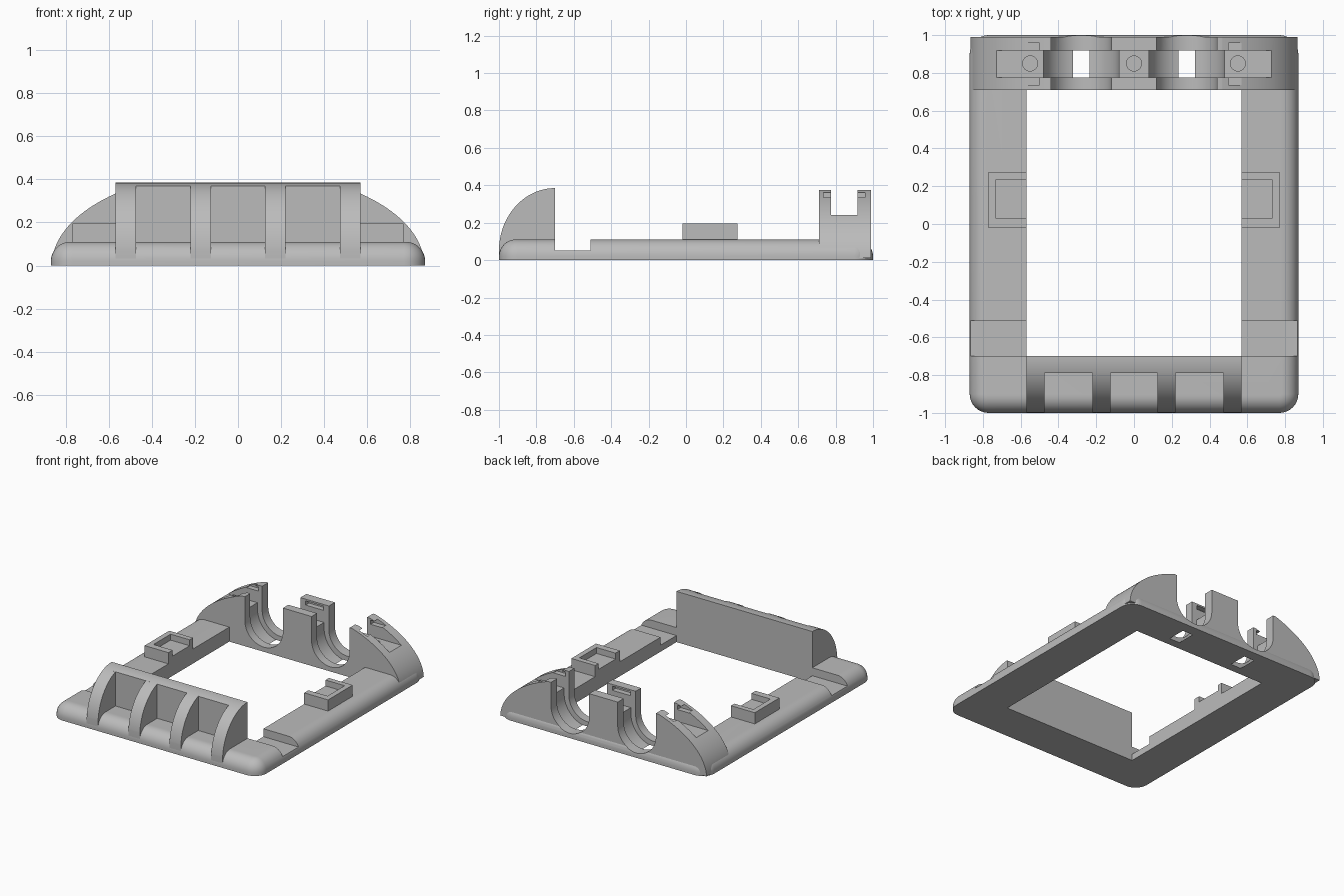
import bpy, bmesh
from math import sin, cos, pi, sqrt

cube = bpy.data.objects.get("Cube")
if cube:
    bpy.data.objects.remove(cube, do_unlink=True)

grey = bpy.data.materials.new("plain grey")
grey.use_nodes = True
grey.diffuse_color = (0.5, 0.5, 0.5, 1)
grey.node_tree.nodes["Principled BSDF"].inputs["Base Color"].default_value = (0.5, 0.5, 0.5, 1)


def loft(name, rings):
    """Solid skinned through matching closed rings, capped at both ends."""
    bm = bmesh.new()
    loops = [[bm.verts.new(p) for p in ring] for ring in rings]
    n = len(loops[0])
    for a, b in zip(loops, loops[1:]):
        for i in range(n):
            j = (i + 1) % n
            bm.faces.new((a[i], a[j], b[j], b[i]))
    bm.faces.new(loops[0][::-1])
    bm.faces.new(loops[-1])
    bmesh.ops.recalc_face_normals(bm, faces=bm.faces)
    mesh = bpy.data.meshes.new(name)
    bm.to_mesh(mesh)
    bm.free()
    mesh.materials.append(grey)
    obj = bpy.data.objects.new(name, mesh)
    bpy.context.collection.objects.link(obj)
    return obj


def prism(name, profile, axis, lo, hi):
    """Extrude a 2D profile along x (yz profile), y (xz) or z (xy)."""
    place = {"x": lambda a, b, t: (t, a, b),
             "y": lambda a, b, t: (a, t, b),
             "z": lambda a, b, t: (a, b, t)}[axis]
    return loft(name, [[place(a, b, t) for a, b in profile] for t in (lo, hi)])


def box(name, x, y, z):
    return prism(name, [(x[0], y[0]), (x[1], y[0]), (x[1], y[1]), (x[0], y[1])], "z", *z)


def arc(cx, cy, rx, ry, start, end, steps):
    return [(cx + rx * cos(start + (end - start) * i / steps),
             cy + ry * sin(start + (end - start) * i / steps)) for i in range(steps + 1)]


def cut(obj, cutters):
    for c in cutters:
        mod = obj.modifiers.new("cut", "BOOLEAN")
        mod.operation = "DIFFERENCE"
        mod.solver = "EXACT"
        mod.object = c
        bpy.context.view_layer.objects.active = obj
        bpy.ops.object.modifier_apply(modifier=mod.name)


# Base frame with rounded corners and rounded upper edge
R, LIP, TOP = 0.09, 0.02, 0.11


def rounded_ring(inset, z):
    hx, hy, r = 0.87 - inset, 1.0 - inset, 0.1 - inset
    ring = []
    for k, (sx, sy) in enumerate([(1, 1), (-1, 1), (-1, -1), (1, -1)]):
        ring += [(x, y, z) for x, y in arc(sx * (hx - r), sy * (hy - r), r, r,
                                           k * pi / 2, (k + 1) * pi / 2, 8)]
    return ring


rings = [rounded_ring(0, 0)]
for i in range(11):
    a = i / 10 * pi / 2
    rings.append(rounded_ring(R * (1 - cos(a)), LIP + R * sin(a)))
frame = loft("base_frame", rings)

# Rear cradle block: elliptical dome with a flat crown
CROWN = 0.375
edge = 0.866 * sqrt(1 - (CROWN / 0.444) ** 2)
dome = [(0.866, 0.01)]
dome += [p for p in arc(0, 0, 0.866, 0.444, 0.04, pi / 2, 40) if p[1] < CROWN]
dome.append((edge, CROWN))
dome += [(-x, z) for x, z in reversed(dome)]
block = prism("rear_cradle_block", dome, "y", 0.71, 0.99)

# Cutters for the frame: central opening and the cross groove
opening = box("opening_cutter", (-0.57, 0.57), (-0.70, 0.71), (-0.1, 0.3))
groove = box("groove_cutter", (-1, 1), (-0.70, -0.51), (0.05, 0.3))


# U-shaped cradle cutters: narrow through the block, wide in the middle
def cradle(x, r, lo, hi):
    u = arc(x, 0.195, r, r, pi, 2 * pi, 32) + [(x + r, 0.6), (x - r, 0.6)]
    return prism("cradle_cutter", u, "y", lo, hi)


cradles = []
for x in (-0.28, 0.28):
    cradles += [cradle(x, 0.16, 0.6, 1.1), cradle(x, 0.2, 0.775, 0.918)]

# Trough, latch slots and screw holes in the block
details = [box("trough_cutter", (-0.8, 0.8), (0.775, 0.918), (0.24, 0.6))]
for lo, hi in ((-0.57, -0.47), (-0.075, 0.075), (0.47, 0.57)):
    details.append(box("slot_cutter", (lo, hi), (0.735, 0.958), (0.33, 0.362)))
for x in (-0.55, 0, 0.55):
    details.append(prism("hole_cutter", arc(x, 0.85, 0.04, 0.04, 0, 2 * pi * 23 / 24, 23),
                         "z", 0.14, 0.3))

cut(frame, [opening, groove] + cradles)
cut(block, details + cradles)
for c in [opening, groove] + cradles + details:
    bpy.data.objects.remove(c, do_unlink=True)


# Front wall and its four curved ribs
def wall_profile(front):
    curve = arc(-0.70, 0.05, 0.30, 0.335, pi, pi / 2, 28)
    kept = [p for p in curve if p[0] > front]
    f = (front + 0.70) / 0.30
    first = (front, 0.05 + 0.335 * sqrt(max(0, 1 - f * f)))
    return [(-0.70, 0.03), (front, 0.03), first] + kept


parts = [frame, block, prism("front_wall", wall_profile(-0.79), "x", -0.57, 0.57)]
for lo in (-0.57, -0.22, 0.125, 0.475):
    parts.append(prism("front_rib", wall_profile(-0.999), "x", lo, lo + 0.095))

# Side clips: U-shaped rims around a shallow seat, open toward the middle
for s, side in ((1, "left"), (-1, "right")):
    rim = [(0.57, -0.02), (0.77, -0.02), (0.77, 0.275), (0.57, 0.275),
           (0.57, 0.235), (0.73, 0.235), (0.73, 0.03), (0.57, 0.03)]
    parts.append(prism(side + "_clip_rim", [(s * x, y) for x, y in rim], "z", 0.10, 0.195))
    parts.append(box(side + "_clip_seat", sorted((s * 0.57, s * 0.735)), (0.025, 0.24), (0.10, 0.15)))

# Smooth the curves and keep the edges crisp
bpy.ops.object.select_all(action="DESELECT")
for p in parts:
    p.select_set(True)
bpy.context.view_layer.objects.active = frame
bpy.ops.object.shade_smooth_by_angle(angle=pi / 6)
